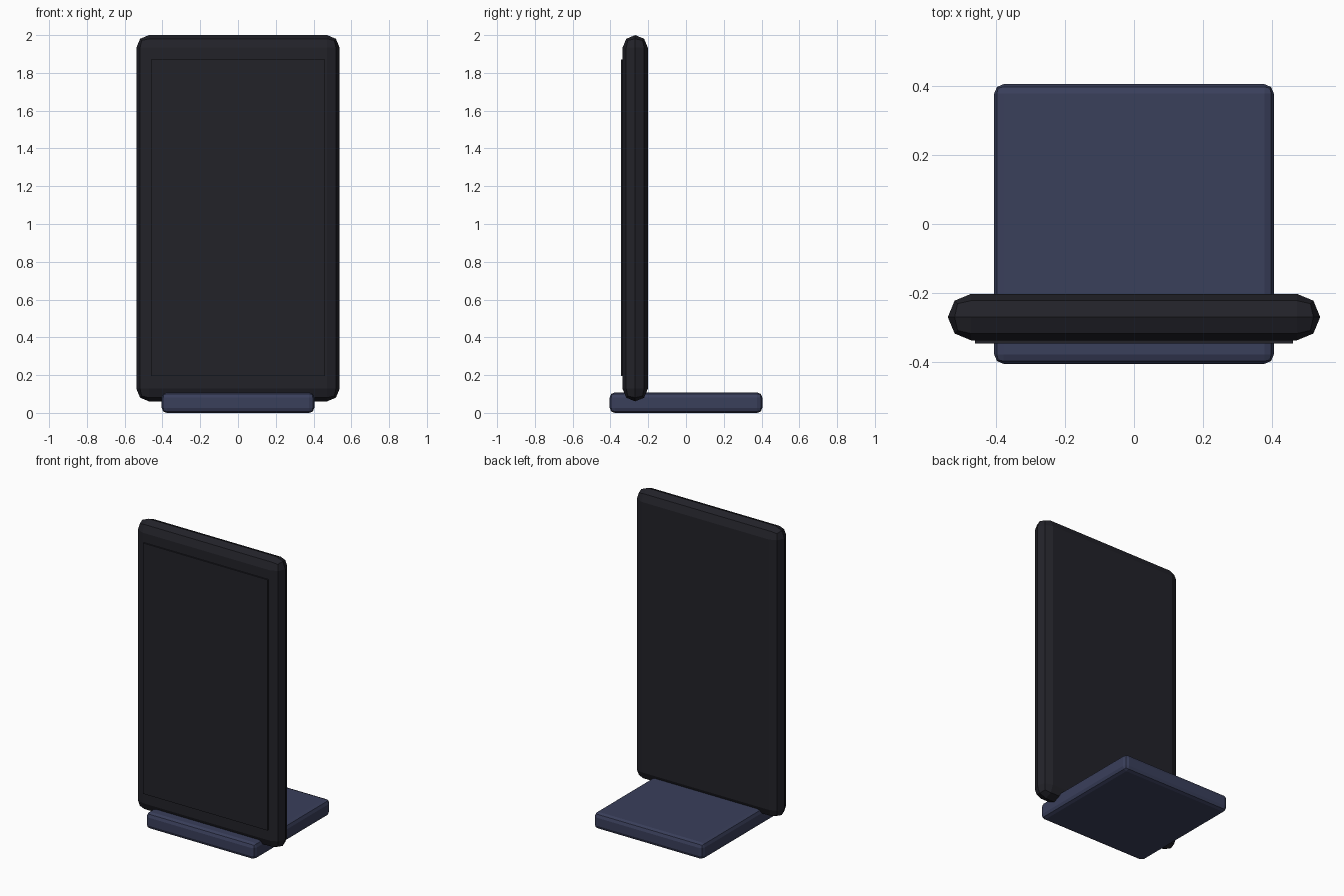
import bpy

if "Cube" in bpy.data.objects:
    bpy.data.objects.remove(bpy.data.objects["Cube"], do_unlink=True)


def material(name, color):
    mat = bpy.data.materials.new(name)
    mat.use_nodes = True
    mat.diffuse_color = (*color, 1)
    mat.node_tree.nodes["Principled BSDF"].inputs["Base Color"].default_value = (*color, 1)
    return mat


def box(name, low, high, mat, bevel=0):
    """Box between two corners, with optional two-step chamfered edges."""
    center = [(a + b) / 2 for a, b in zip(low, high)]
    bpy.ops.mesh.primitive_cube_add(size=1, location=center)
    obj = bpy.context.object
    obj.name = name
    obj.scale = [b - a for a, b in zip(low, high)]
    bpy.ops.object.transform_apply(location=False, rotation=False, scale=True)
    obj.data.materials.append(mat)
    if bevel:
        mod = obj.modifiers.new("rounded_edges", "BEVEL")
        mod.width = bevel
        mod.segments = 2
    return obj


charcoal = material("charcoal", (0.016, 0.016, 0.022))
navy = material("slate_navy", (0.042, 0.050, 0.105))

# Flat stand lying on the ground
box("stand_base", (-0.404, -0.404, 0), (0.404, 0.404, 0.108), navy, 0.027)

# Upright slab with edges rounded across its whole thickness
box("device_body", (-0.538, -0.336, 0.061), (0.538, -0.202, 2.0), charcoal, 0.0668)

# Thin display plate on the front face
box("display_panel", (-0.46, -0.345, 0.196), (0.46, -0.336, 1.87), charcoal)
